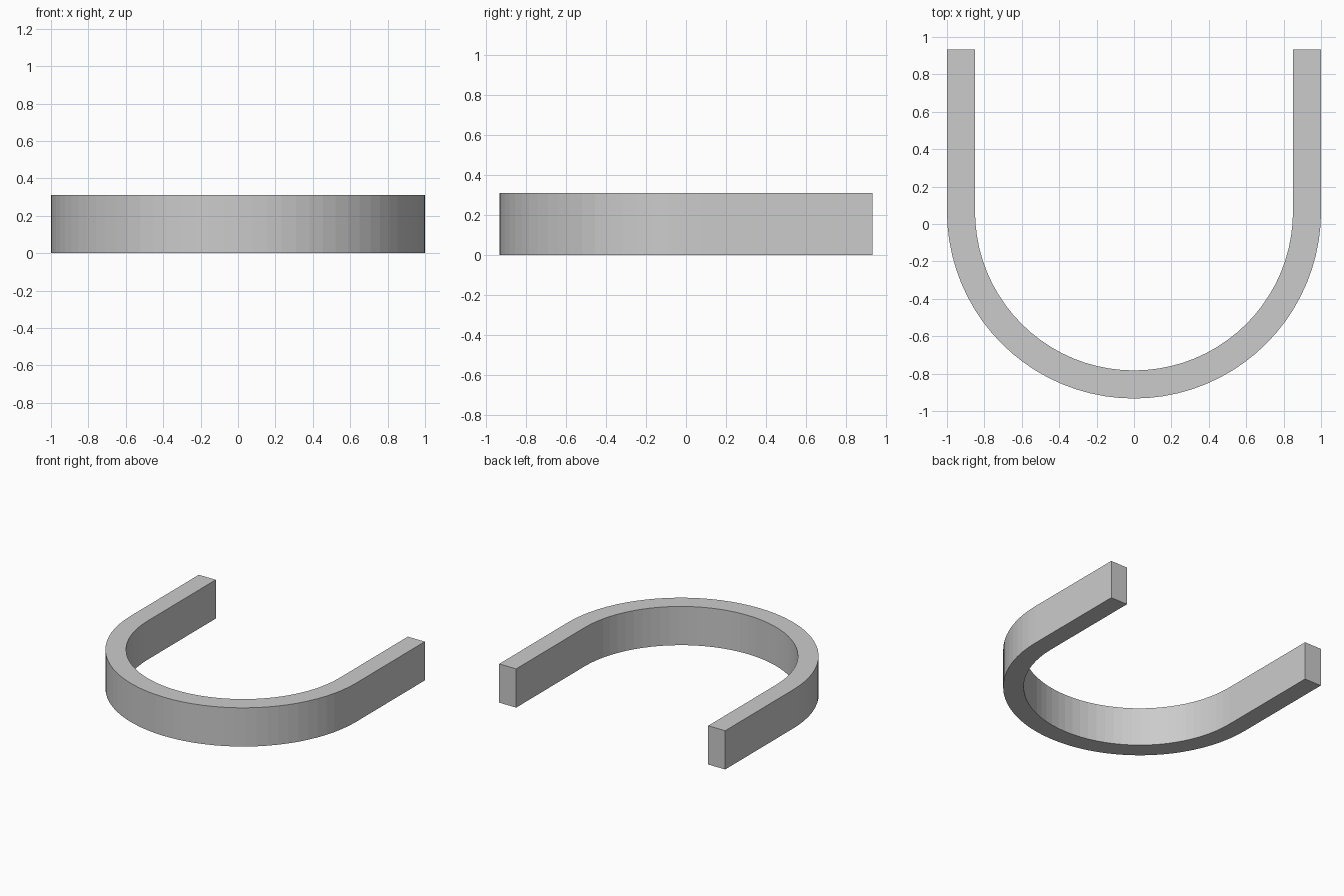
import bpy, bmesh
from math import pi, cos, sin

if "Cube" in bpy.data.objects:
    bpy.data.objects.remove(bpy.data.objects["Cube"])

OUTER, INNER = 1.0, 0.85      # bend radii
CENTRE_Y, END_Y = 0.067, 0.933
HEIGHT, SEGMENTS = 0.31, 40


def u_path(radius):
    """U outline: straight leg, half-circle bend, straight leg."""
    bend = [(radius * cos(pi + pi * i / SEGMENTS),
             CENTRE_Y + radius * sin(pi + pi * i / SEGMENTS))
            for i in range(SEGMENTS + 1)]
    return [(-radius, END_Y)] + bend + [(radius, END_Y)]


# Flat U-shaped strip between the outer and inner outlines
bm = bmesh.new()
outer = [bm.verts.new((x, y, 0)) for x, y in u_path(OUTER)]
inner = [bm.verts.new((x, y, 0)) for x, y in u_path(INNER)]
for i in range(len(outer) - 1):
    bm.faces.new((outer[i], outer[i + 1], inner[i + 1], inner[i]))

# Raise the strip into a solid bar
result = bmesh.ops.extrude_face_region(bm, geom=bm.faces[:], use_keep_orig=True)
top = [v for v in result["geom"] if isinstance(v, bmesh.types.BMVert)]
bmesh.ops.translate(bm, verts=top, vec=(0, 0, HEIGHT))
bmesh.ops.recalc_face_normals(bm, faces=bm.faces[:])

mesh = bpy.data.meshes.new("u_shaped_bar")
bm.to_mesh(mesh)
bm.free()
bar = bpy.data.objects.new("u_shaped_bar", mesh)
bpy.context.collection.objects.link(bar)
